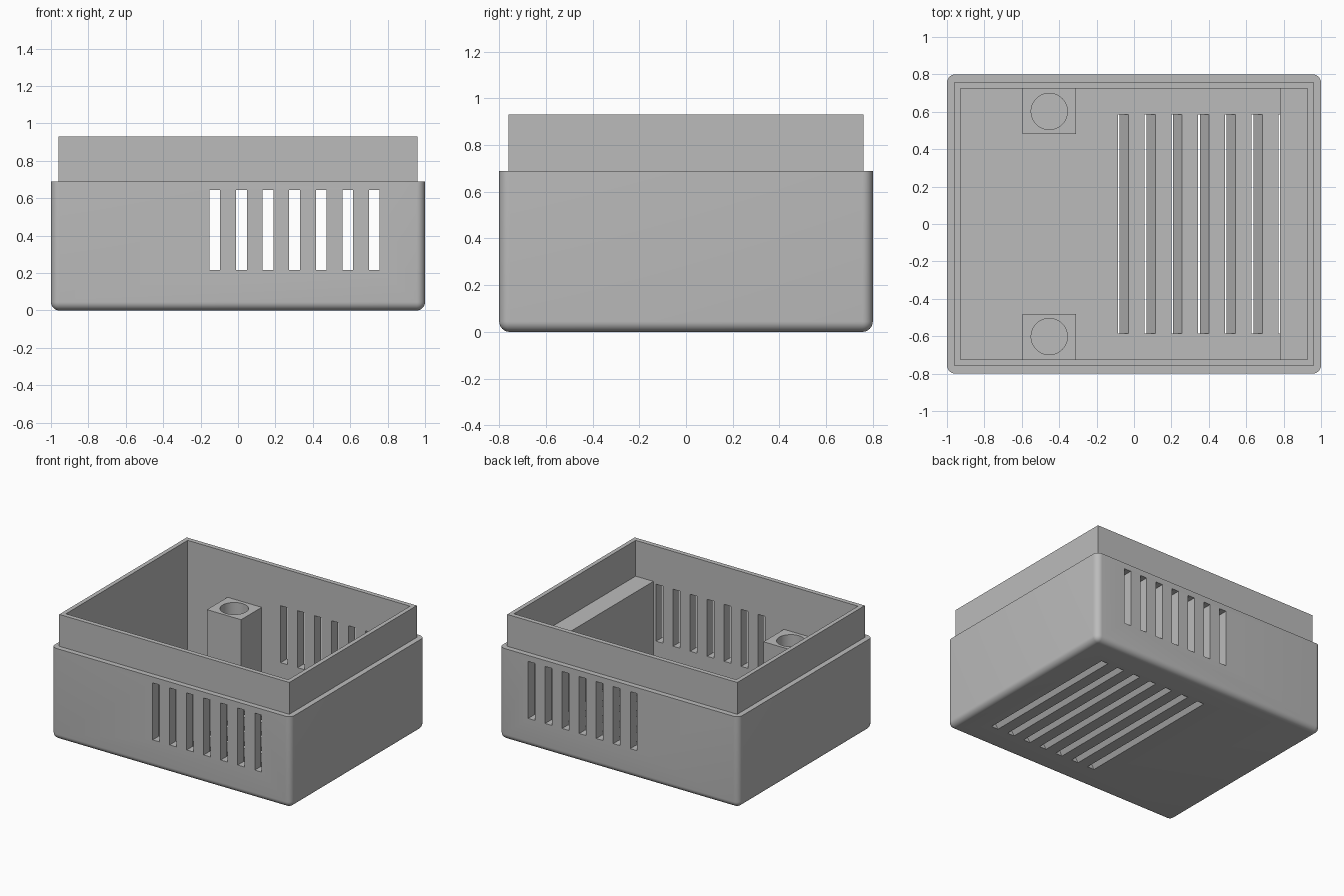
import bpy
import bmesh
import math
from mathutils import Matrix

FLOOR = 0.07      # floor thickness
RIM = 0.69        # height of the outer step
TOP = 0.93        # height of the inner lip

old = bpy.data.objects.get("Cube")
if old:
    bpy.data.objects.remove(old, do_unlink=True)

grey = bpy.data.materials.new("plain_grey")
grey.use_nodes = True
grey.diffuse_color = (0.5, 0.5, 0.5, 1)
grey.node_tree.nodes["Principled BSDF"].inputs["Base Color"].default_value = (0.5, 0.5, 0.5, 1)


def add_box(bm, x, y, z):
    """Add a box spanning the given (low, high) ranges; return its vertices."""
    verts = bmesh.ops.create_cube(bm, size=1)["verts"]
    for v in verts:
        for i, (low, high) in enumerate((x, y, z)):
            v.co[i] = high if v.co[i] > 0 else low
    return verts


def make_object(name, bm):
    mesh = bpy.data.meshes.new(name)
    bm.to_mesh(mesh)
    bm.free()
    mesh.materials.append(grey)
    obj = bpy.data.objects.new(name, mesh)
    bpy.context.collection.objects.link(obj)
    return obj


def box_object(name, x, y, z):
    bm = bmesh.new()
    add_box(bm, x, y, z)
    return make_object(name, bm)


def combine(obj, other, operation):
    """Apply a boolean and discard the helper object."""
    mod = obj.modifiers.new(operation, 'BOOLEAN')
    mod.operation, mod.object, mod.solver = operation, other, 'EXACT'
    bpy.context.view_layer.update()
    graph = bpy.context.evaluated_depsgraph_get()
    mesh = bpy.data.meshes.new_from_object(obj.evaluated_get(graph))
    obj.modifiers.clear()
    obj.data = mesh
    bpy.data.objects.remove(other, do_unlink=True)


def smooth(obj):
    bpy.ops.object.select_all(action='DESELECT')
    obj.select_set(True)
    bpy.context.view_layer.objects.active = obj
    bpy.ops.object.shade_smooth_by_angle(angle=math.radians(30))


# Outer shell: rounded upright and bottom edges, sharp rim
bm = bmesh.new()
add_box(bm, (-1, 1), (-0.8, 0.8), (0, RIM))
edges = [e for e in bm.edges if min(v.co.z for v in e.verts) < 0.01]
bmesh.ops.bevel(bm, geom=edges, offset=0.045, segments=8, profile=0.5, affect='EDGES')
shell = make_object("case_shell", bm)

# Recessed lip, then the hollow inside
combine(shell, box_object("lip", (-0.96, 0.96), (-0.76, 0.76), (0.3, TOP)), 'UNION')
combine(shell, box_object("cavity", (-0.928, 0.928), (-0.725, 0.725), (FLOOR, 1.2)), 'DIFFERENCE')

# Upright vents through the front and back walls
bm = bmesh.new()
for i in range(7):
    x = -0.152 + i * 0.142
    add_box(bm, (x, x + 0.057), (-1, 1), (0.215, 0.645))
combine(shell, make_object("wall_vents", bm), 'DIFFERENCE')

# Slanted louvre vents through the floor
bm = bmesh.new()
for i in range(7):
    x = -0.086 + i * 0.143
    for v in add_box(bm, (x, x + 0.057), (-0.585, 0.585), (-0.05, 0.12)):
        v.co.x += (v.co.z - FLOOR) * 0.68
combine(shell, make_object("floor_vents", bm), 'DIFFERENCE')
smooth(shell)

# Screw posts with round blind holes against the front and back walls
for name, side in (("front_post", -1), ("back_post", 1)):
    y = sorted((side * 0.48, side * 0.725))
    post = box_object(name, (-0.595, -0.31), y, (FLOOR, 0.59))
    bm = bmesh.new()
    bmesh.ops.create_cone(bm, cap_ends=True, segments=48, radius1=0.097, radius2=0.097,
                          depth=0.5, matrix=Matrix.Translation((-0.453, side * 0.602, 0.4)))
    combine(post, make_object("hole", bm), 'DIFFERENCE')
    smooth(post)

# Solid ledge along the end wall
box_object("end_ledge", (0.78, 0.928), (-0.725, 0.725), (FLOOR, 0.66))
